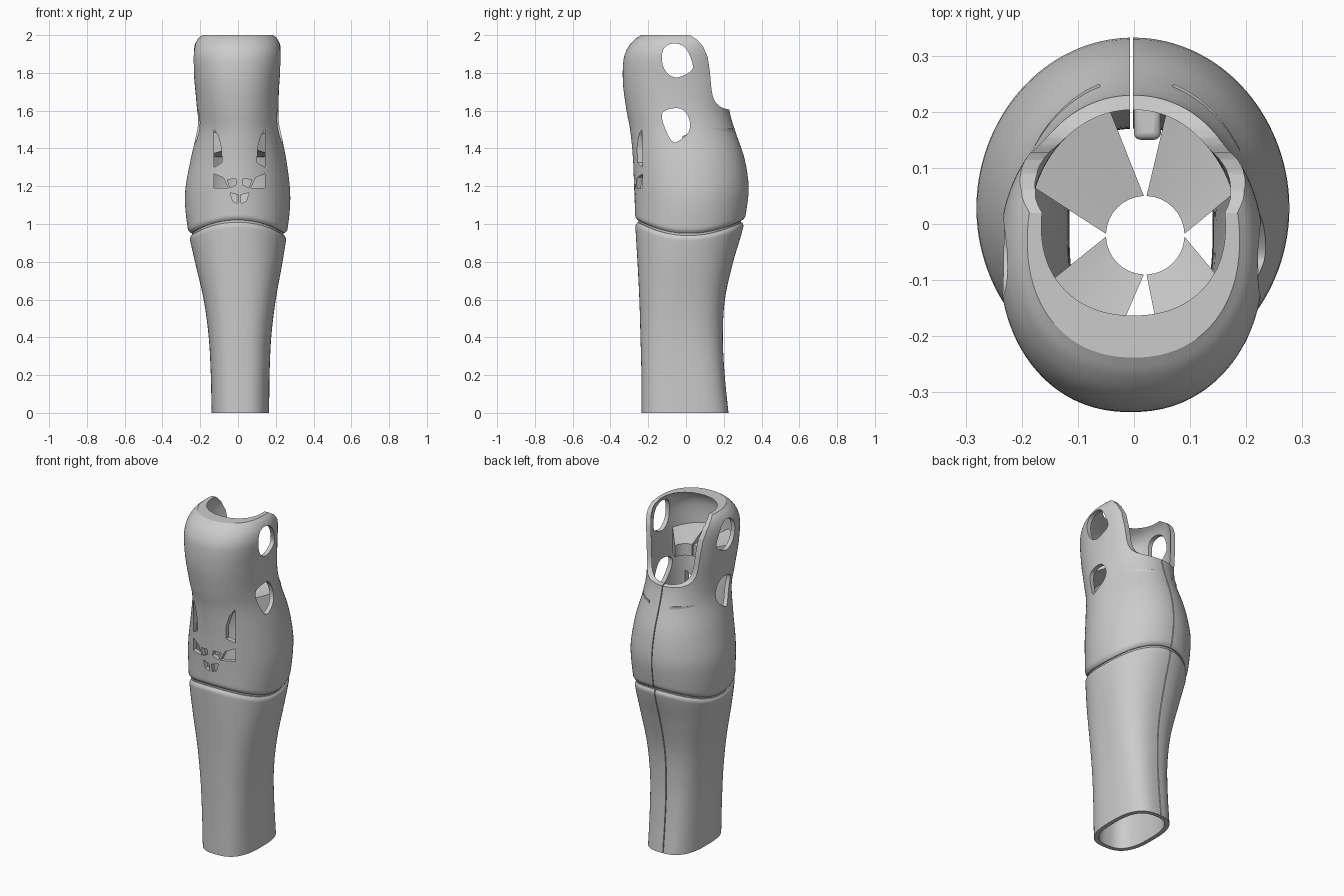
import bpy, bmesh, math

if "Cube" in bpy.data.objects:
    bpy.data.objects.remove(bpy.data.objects["Cube"])

# Section limits by height: z, x min, x max, y min, y max, roundness exponent
PROFILE = [
    (0.0, -.140, .165, -.235, .225, 2.7), (0.2, -.144, .167, -.236, .205, 2.7),
    (0.4, -.155, .176, -.241, .195, 2.6), (0.6, -.182, .200, -.247, .206, 2.5),
    (0.8, -.228, .236, -.257, .250, 2.3), (0.97, -.265, .262, -.267, .300, 2.1),
    (1.1, -.280, .276, -.271, .324, 2.0), (1.2, -.277, .274, -.275, .332, 2.0),
    (1.35, -.249, .254, -.281, .309, 2.0), (1.5, -.217, .225, -.296, .258, 2.0),
    (1.6, -.217, .215, -.315, .230, 2.1), (1.75, -.230, .219, -.334, .220, 2.2),
    (1.88, -.240, .231, -.329, .210, 2.2), (1.94, -.232, .226, -.304, .205, 2.2),
    (1.98, -.212, .208, -.268, .195, 2.2), (2.0, -.190, .188, -.238, .180, 2.2)]


def section(z):
    """Smooth interpolation of the profile table."""
    z = min(max(z, 0), 2)
    i = max(k for k in range(len(PROFILE) - 1) if PROFILE[k][0] <= z)

    def slope(k, c):
        a, b = PROFILE[max(k - 1, 0)], PROFILE[min(k + 1, len(PROFILE) - 1)]
        return (b[c] - a[c]) / (b[0] - a[0])
    p, q = PROFILE[i], PROFILE[i + 1]
    h = q[0] - p[0]
    t = (z - p[0]) / h
    return [p[c] * (2*t**3 - 3*t*t + 1) + q[c] * (3*t*t - 2*t**3)
            + h * (slope(i, c) * (t**3 - 2*t*t + t) + slope(i + 1, c) * (t**3 - t*t))
            for c in range(1, 6)]


def wall(z, a, inset=0.0, front=0.0):
    x0, x1, y0, y1, n = section(z)
    y0 += front
    c, s = math.cos(a), math.sin(a)
    return ((x0 + x1) / 2 + ((x1 - x0) / 2 - inset) * math.copysign(abs(c) ** (2 / n), c),
            (y0 + y1) / 2 + ((y1 - y0) / 2 - inset) * math.copysign(abs(s) ** (2 / n), s), z)


def seam(a):
    return 0.945 + 0.07 * math.sin(a) ** 2


def finish(name, bm, smooth=True):
    bmesh.ops.recalc_face_normals(bm, faces=bm.faces[:])
    me = bpy.data.meshes.new(name)
    bm.to_mesh(me)
    bm.free()
    ob = bpy.data.objects.new(name, me)
    bpy.context.collection.objects.link(ob)
    if smooth:
        shade(ob)
    return ob


def shade(ob):
    bpy.ops.object.select_all(action='DESELECT')
    ob.select_set(True)
    bpy.context.view_layer.objects.active = ob
    bpy.ops.object.shade_smooth_by_angle(angle=math.radians(32))


def shell(name, lo, hi, fracs, outer, inner, round_lo=0, round_hi=0, sides=128):
    """Closed double wall between two height functions, with optional rounded rims."""
    bm = bmesh.new()
    cols = []
    for k in range(sides):
        a = 2 * math.pi * (k + 0.5) / sides
        zs = [lo(a) + f * (hi(a) - lo(a)) for f in fracs]
        out, inn = [], []
        for z in zs:
            r = 0.0
            if round_lo:
                r += round_lo * max(0, 1 - (z - zs[0]) / 0.025) ** 2
            if round_hi:
                r += round_hi * max(0, 1 - (zs[-1] - z) / 0.025) ** 2
            fold = 0.05 * min(1, max(0, (z - 1.93) / 0.07)) ** 2
            out.append(bm.verts.new(wall(z, a, outer + r)))
            inn.append(bm.verts.new(wall(z, a, inner, fold)))
        cols.append(out + inn[::-1])
    m = len(cols[0])
    for k in range(sides):
        p, q = cols[k], cols[(k + 1) % sides]
        for j in range(m):
            bm.faces.new((p[j], q[j], q[(j + 1) % m], p[(j + 1) % m]))
    return finish(name, bm, False)


def chaikin(pts, rounds=3):
    for _ in range(rounds):
        pts = [(a[0] * (1 - t) + b[0] * t, a[1] * (1 - t) + b[1] * t)
               for a, b in zip(pts, pts[1:] + pts[:1]) for t in (.25, .75)]
    return pts


def prism(bm, pts, axis, lo, hi):
    """Extrude a (horizontal, z) outline along x or y."""
    ends = [[bm.verts.new((d, u, z) if axis == 'x' else (u, d, z)) for u, z in pts]
            for d in (lo, hi)]
    n = len(pts)
    bm.faces.new(ends[0])
    bm.faces.new(ends[1][::-1])
    for i in range(n):
        j = (i + 1) % n
        bm.faces.new((ends[0][i], ends[0][j], ends[1][j], ends[1][i]))


def cut(ob, prisms):
    bm = bmesh.new()
    for p in prisms:
        prism(bm, *p)
    cutter = finish("cutter", bm, False)
    cutter.hide_render = True
    mod = ob.modifiers.new("cut", 'BOOLEAN')
    mod.object, mod.operation, mod.solver = cutter, 'DIFFERENCE', 'EXACT'
    bpy.context.view_layer.objects.active = ob
    bpy.ops.object.modifier_apply(modifier=mod.name)
    bpy.data.objects.remove(cutter)


# Lower and upper shells, and the lip joining them behind the seam
rim = [0, .004, .009, .015, .022]
low_fracs = [i / 36 * .97 for i in range(37)] + [1 - f for f in rim[::-1]]
up_fracs = rim + [.035 + .965 * (1 - (1 - i / 44) ** 1.7) for i in range(45)]
lower = shell("lower_shell", lambda a: 0, lambda a: seam(a) - .006, low_fracs, 0, .025, round_hi=.012)
upper = shell("upper_shell", lambda a: seam(a) + .006, lambda a: 2, up_fracs, 0, .025, round_lo=.012)
lip = shell("seam_lip", lambda a: seam(a) - .04, lambda a: seam(a) + .04, [0, .5, 1], .018, .034)

# Rear knee opening, side windows and plain front vents
opening = [(.02, 2.05), (.02, 2.0), (.06, 1.975), (.09, 1.94), (.115, 1.885), (.127, 1.8),
           (.135, 1.71), (.142, 1.675), (.155, 1.645), (.175, 1.625), (.2, 1.612),
           (.23, 1.605), (.5, 1.605), (.5, 2.05)]
window_top = chaikin([(-.125, 1.95), (-.01, 1.96), (.045, 1.835), (.02, 1.8), (-.065, 1.765), (-.13, 1.83)])
window_low = chaikin([(-.125, 1.605), (-.005, 1.62), (.035, 1.5), (-.045, 1.43), (-.08, 1.435), (-.13, 1.55)])
blade = [(.135, 1.3), (.135, 1.5), (.112, 1.465), (.095, 1.4), (.093, 1.325)]
vent = [(.135, 1.19), (.135, 1.265), (.085, 1.245), (.06, 1.19)]
slots = [blade, vent,
         [(.05, 1.19), (.065, 1.235), (.02, 1.24), (.015, 1.21)],
         [(.008, 1.11), (.035, 1.12), (.05, 1.165), (.008, 1.155)]]
cuts = [(opening, 'x', -.5, .5), (window_top, 'x', -.5, .5), (window_low, 'x', -.5, .5)]
for s in slots:
    for side in (-1, 1):
        cuts.append(([(.008 + side * u, z) for u, z in s], 'y', -.5, -.12))
cut(upper, cuts)

# Closing slit down the back
slit = [(-.007, -.1), (-.002, -.1), (-.002, 1.7), (-.007, 1.7)]
for ob in (upper, lower, lip):
    cut(ob, [(slit, 'y', .08, .5)])
    shade(ob)


def clamp(name, deg, z, h_in, h_out, steps=8):
    """Wedge from the shell wall to the round pylon seat."""
    bm = bmesh.new()
    cols = []
    for i in range(steps + 1):
        t = 2 * i / steps - 1
        a = math.radians(deg + 43 * t)
        x, y = .02 + .07 * math.cos(a), -.02 + .07 * math.sin(a)
        wx, wy, _ = wall(z, math.radians(deg + 27 * t), .02)
        cols.append([bm.verts.new(c) for c in ((x, y, z - h_in), (x, y, z + h_in),
                                               (wx, wy, z + h_out), (wx, wy, z - h_out))])
    for p, q in zip(cols, cols[1:]):
        for j in range(4):
            k = (j + 1) % 4
            bm.faces.new((p[j], q[j], q[k], p[k]))
    bm.faces.new(cols[0])
    bm.faces.new(cols[-1][::-1])
    finish(name, bm)


# Pylon clamps: front pair high, rear pair below the opening, four near the foot
for deg in (45, 135, 225, 315):
    clamp(f"upper_clamp_{deg}", deg, 1.69 if deg > 180 else 1.43, .035, .075)
    clamp(f"lower_clamp_{deg}", deg, .28, .035, .08)

# Latch block inside the back edge
bm = bmesh.new()
prism(bm, [(.0, 1.4), (.048, 1.4), (.048, 1.53), (.0, 1.53)], 'y', .15, .235)
latch = finish("latch_block", bm, False)
bev = latch.modifiers.new("bevel", 'BEVEL')
bev.width, bev.segments = .012, 3
shade(latch)
